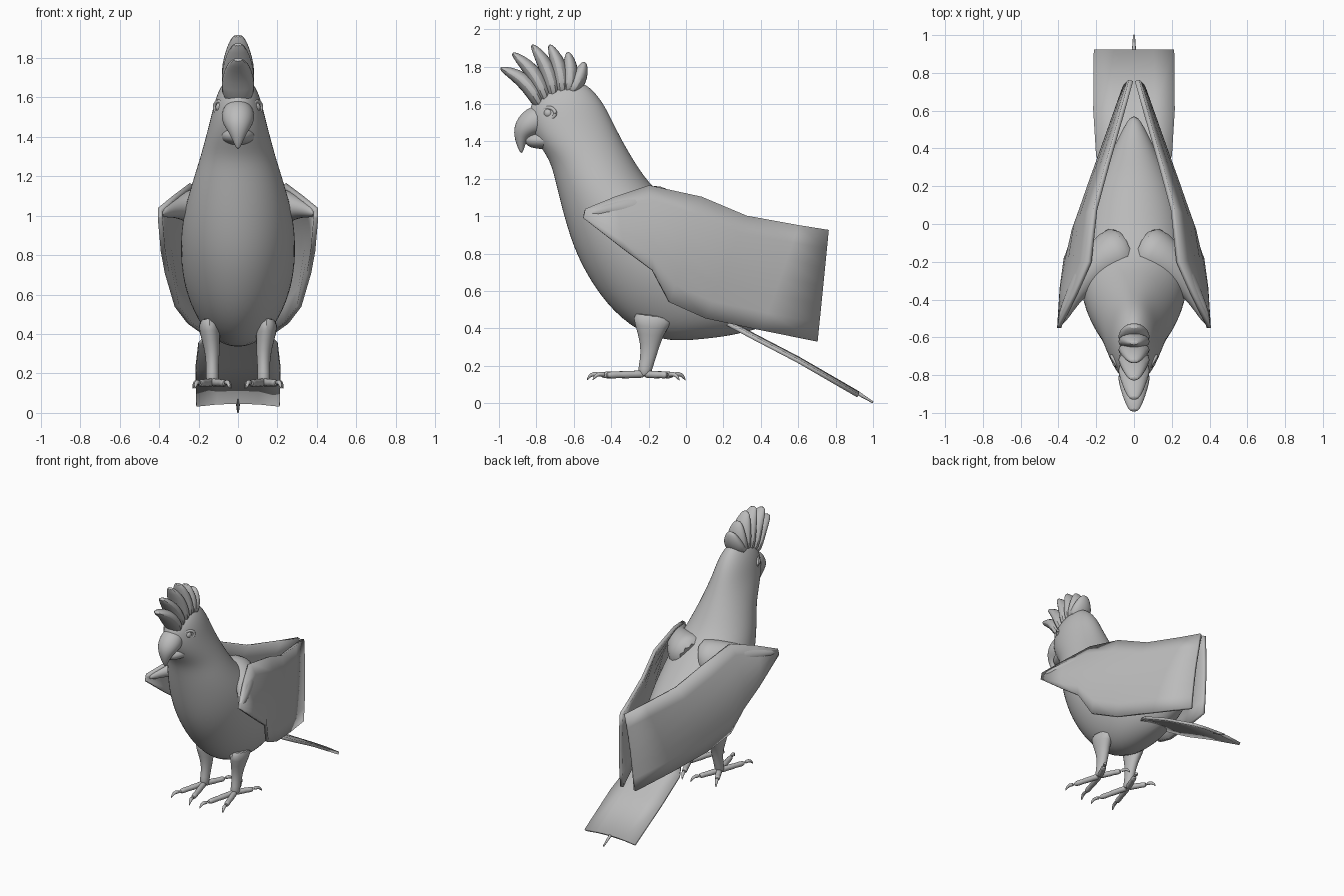
import bpy, bmesh, math
from mathutils import Vector

if "Cube" in bpy.data.objects:
    bpy.data.objects.remove(bpy.data.objects["Cube"], do_unlink=True)

grey = bpy.data.materials.new("plain_grey")
grey.use_nodes = True
grey.diffuse_color = (0.5, 0.5, 0.5, 1)
grey.node_tree.nodes["Principled BSDF"].inputs["Base Color"].default_value = (0.5, 0.5, 0.5, 1)


def finish(name, bm, mirror=False, subsurf=0, solid=0.0, angle=50):
    bmesh.ops.recalc_face_normals(bm, faces=bm.faces)
    me = bpy.data.meshes.new(name)
    bm.to_mesh(me)
    bm.free()
    me.materials.append(grey)
    ob = bpy.data.objects.new(name, me)
    bpy.context.collection.objects.link(ob)
    if solid:
        m = ob.modifiers.new("Thickness", "SOLIDIFY")
        m.thickness, m.offset = solid, 0
    if mirror:
        m = ob.modifiers.new("Mirror", "MIRROR")
        m.use_mirror_merge = False
    if subsurf:
        m = ob.modifiers.new("Smooth", "SUBSURF")
        m.levels = m.render_levels = subsurf
    bpy.ops.object.select_all(action="DESELECT")
    ob.select_set(True)
    bpy.context.view_layer.objects.active = ob
    bpy.ops.object.shade_smooth_by_angle(angle=math.radians(angle))


def skin(bm, loops, closed=True, caps=True):
    """Join successive rows of points with quads."""
    rows = [[bm.verts.new(p) for p in loop] for loop in loops]
    n = len(rows[0])
    for a, b in zip(rows, rows[1:]):
        for i in range(n if closed else n - 1):
            j = (i + 1) % n
            bm.faces.new((a[i], a[j], b[j], b[i]))
    if caps:
        bm.faces.new(rows[0])
        bm.faces.new(rows[-1])


def loft(bm, rings, sides=16):
    """Each ring: front y, front z, back y, back z, half width, centre x."""
    loops = []
    for fy, fz, by, bz, w, *cx in rings:
        x = cx[0] if cx else 0
        loop = []
        for i in range(sides):
            a = math.tau * i / sides
            t = (1 + math.cos(a)) / 2
            loop.append((x + w * math.sin(a), by + (fy - by) * t, bz + (fz - bz) * t))
        loops.append(loop)
    skin(bm, loops)


def tube(bm, points, radii, sides=10):
    pts = [Vector(p) for p in points]
    loops = []
    for i, (p, r) in enumerate(zip(pts, radii)):
        d = pts[min(i + 1, len(pts) - 1)] - pts[max(i - 1, 0)]
        q = d.to_track_quat("Z", "Y")
        loops.append([p + q @ Vector((r * math.cos(math.tau * k / sides),
                                      r * math.sin(math.tau * k / sides), 0))
                      for k in range(sides)])
    skin(bm, loops)


# Body, neck and head in one skin
bm = bmesh.new()
loft(bm, [(-.67, 1.70, -.57, 1.72, .03), (-.77, 1.67, -.51, 1.69, .075),
          (-.84, 1.60, -.44, 1.61, .115), (-.85, 1.50, -.385, 1.50, .14),
          (-.80, 1.39, -.335, 1.40, .168), (-.73, 1.30, -.265, 1.28, .197),
          (-.70, 1.17, -.175, 1.15, .24), (-.655, .98, -.015, 1.03, .285),
          (-.595, .79, .12, .92, .30), (-.495, .61, .27, .80, .292),
          (-.365, .45, .37, .70, .255), (-.16, .32, .45, .62, .19),
          (.1, .34, .53, .55, .115), (.3, .37, .62, .47, .035)])
finish("body", bm, subsurf=2)

# Beak halves
bm = bmesh.new()
loft(bm, [(-.80, 1.60, -.70, 1.55, .06), (-.875, 1.565, -.73, 1.46, .092),
          (-.925, 1.49, -.78, 1.435, .078), (-.92, 1.41, -.85, 1.42, .042),
          (-.885, 1.33, -.87, 1.34, .008)], 12)
finish("upper_beak", bm, subsurf=2)
bm = bmesh.new()
loft(bm, [(-.66, 1.47, -.66, 1.34, .11), (-.76, 1.46, -.74, 1.355, .095),
          (-.84, 1.44, -.82, 1.36, .06), (-.87, 1.42, -.855, 1.38, .022)], 12)
finish("lower_beak", bm, subsurf=2)

# Eyes with a raised lid ring, set into the head
bm = bmesh.new()
bmesh.ops.create_uvsphere(bm, u_segments=16, v_segments=10, radius=.026)
bmesh.ops.translate(bm, verts=bm.verts, vec=(.088, -.735, 1.55))
finish("eyes", bm, mirror=True)
bm = bmesh.new()
turns = [math.tau * i / 20 for i in range(21)]
tube(bm, [(.096 + .022 * math.cos(a), -.735 + .036 * math.cos(a), 1.55 + .03 * math.sin(a))
          for a in turns], [.01] * 21, 8)
finish("eyelids", bm, mirror=True)

# Crest feathers: base y, base z, tip y, tip z
feathers = [(-.77, 1.58, -.995, 1.795), (-.74, 1.60, -.93, 1.875),
            (-.70, 1.62, -.825, 1.92), (-.66, 1.64, -.73, 1.92),
            (-.635, 1.65, -.63, 1.88), (-.625, 1.65, -.54, 1.825)]
for n, (by, bz, ty, tz) in enumerate(feathers):
    bm = bmesh.new()
    base, tip = Vector((0, by, bz)), Vector((0, ty, tz))
    d = (tip - base).normalized()
    side = Vector((0, d.z, -d.y))
    rings = []
    for t, half, w in ((0, .04, .085), (.3, .048, .092), (.6, .044, .075),
                       (.85, .03, .05), (1, .009, .022)):
        c = base.lerp(tip, t) + side * (.04 - .006 * n) * math.sin(math.pi * t)
        f, b = c - side * half, c + side * half
        rings.append((f.y, f.z, b.y, b.z, w))
    loft(bm, rings, 10)
    finish(f"crest_feather_{n + 1}", bm, subsurf=1)

# Folded wings: top point, bottom point, outward bulge for each column
columns = [((.395, -.54, 1.035), (.395, -.55, .99), 0),
           ((.315, -.38, 1.10), (.38, -.33, .82), .025),
           ((.235, -.20, 1.16), (.36, -.18, .71), .04),
           ((.205, .08, 1.10), (.31, -.09, .54), .05),
           ((.14, .32, 1.0), (.245, .10, .455), .04),
           ((.06, .60, .95), (.155, .40, .39), .02),
           ((.016, .76, .925), (.055, .70, .33), .01)]
bm = bmesh.new()
rows = []
for top, bottom, bulge in columns:
    row = []
    for k in range(7):
        t = k / 6
        p = Vector(top).lerp(Vector(bottom), t)
        p.x += bulge * math.sin(math.pi * t)
        row.append(p)
    rows.append(row)
skin(bm, rows, closed=False, caps=False)
finish("wings", bm, mirror=True, solid=.024)

# Shoulders running out to the wrists
bm = bmesh.new()
tube(bm, [(.03, -.14, 1.00), (.12, -.17, 1.03), (.20, -.23, 1.045), (.27, -.31, 1.045),
          (.325, -.39, 1.035), (.375, -.49, 1.02), (.39, -.53, 1.01)],
     [.16, .145, .11, .07, .045, .03, .012], 14)
finish("shoulders", bm, mirror=True, subsurf=1)

# Tail plate, slightly arched, with a thin shaft tip
bm = bmesh.new()
rows = []
for y, z, w in ((.22, .44, .12), (.36, .365, .20), (.60, .24, .215), (.92, .055, .212)):
    rows.append([(w * s, y, z - .015 * s * s) for s in (-1, -.5, 0, .5, 1)])
skin(bm, rows, closed=False, caps=False)
finish("tail", bm, solid=.02)
bm = bmesh.new()
tube(bm, [(0, .85, .094), (0, .92, .053), (0, 1.0, .004)], [.008, .011, .005], 8)
finish("tail_shaft", bm)

# Legs
bm = bmesh.new()
loft(bm, [(-.30, .50, -.04, .46, .06, .145), (-.275, .42, -.10, .40, .055, .145),
          (-.245, .32, -.135, .32, .04, .13), (-.245, .24, -.16, .24, .032, .13),
          (-.26, .18, -.18, .18, .034, .13), (-.25, .14, -.19, .14, .03, .13)], 12)
finish("legs", bm, mirror=True, subsurf=1)

# Toes with curved claws: x and y of each toe end
for name, x, y in (("front_inner_toe", .06, -.47), ("front_outer_toe", .20, -.44),
                   ("back_inner_toe", .06, -.06), ("back_outer_toe", .20, -.09)):
    bm = bmesh.new()
    start, end = Vector((.13, -.22, .155)), Vector((x, y, .15))
    pts = [start.lerp(end, t) for t in (0, .25, .45, .6, .8, .95)]
    tube(bm, pts, [.026, .019, .023, .017, .022, .014])
    out = (end - start).normalized()
    down = Vector((0, 0, -1))
    claw = [pts[-1], end + out * .025 + Vector((0, 0, .01)),
            end + out * .05 + down * .005, end + out * .062 + down * .027]
    tube(bm, claw, [.014, .014, .01, .002], 8)
    finish(name, bm, mirror=True, subsurf=1)
